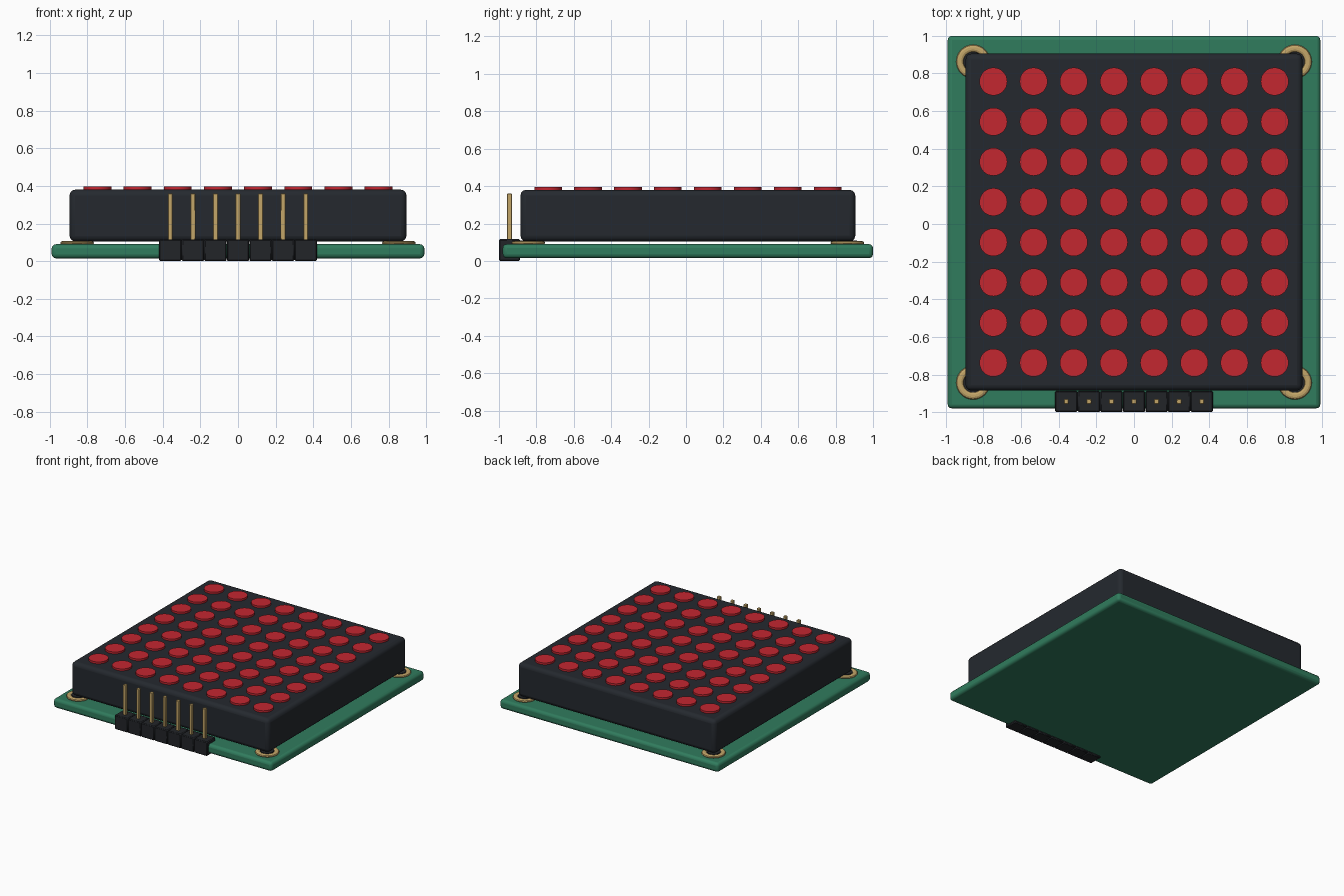
import bpy

if "Cube" in bpy.data.objects:
    bpy.data.objects.remove(bpy.data.objects["Cube"])

CY = 0.01  # board centre in y (header overhangs the front edge)


def material(name, rgb):
    m = bpy.data.materials.new(name)
    m.diffuse_color = (*rgb, 1)
    m.use_nodes = True
    m.node_tree.nodes["Principled BSDF"].inputs["Base Color"].default_value = m.diffuse_color
    return m


GREEN = material("board_green", (0.03, 0.20, 0.11))
BLACK = material("housing_black", (0.018, 0.022, 0.028))
PLASTIC = material("header_black", (0.016, 0.018, 0.022))
RED = material("lamp_red", (0.55, 0.02, 0.03))
GOLD = material("pin_gold", (0.55, 0.38, 0.14))


def finish(name, mat, bevel=0, segments=2):
    ob = bpy.context.object
    ob.name = name
    ob.data.materials.append(mat)
    if bevel:
        mod = ob.modifiers.new("bevel", 'BEVEL')
        mod.width, mod.segments = bevel, segments
    bpy.ops.object.shade_smooth_by_angle()
    return ob


def box(name, lo, hi, mat, bevel=0, segments=2):
    bpy.ops.mesh.primitive_cube_add(size=1, location=[(a + b) / 2 for a, b in zip(lo, hi)])
    bpy.context.object.scale = [b - a for a, b in zip(lo, hi)]
    bpy.ops.object.transform_apply(location=False, rotation=False, scale=True)
    return finish(name, mat, bevel, segments)


def disc(name, x, y, z0, z1, r, mat):
    bpy.ops.mesh.primitive_cylinder_add(vertices=32, radius=r, depth=z1 - z0,
                                        location=(x, y, (z0 + z1) / 2))
    return finish(name, mat)


# Circuit board and display housing
box("circuit_board", (-0.99, CY - 0.99, 0.015), (0.99, CY + 0.99, 0.09), GREEN, 0.022, 3)
box("display_housing", (-0.895, CY - 0.895, 0.105), (0.895, CY + 0.895, 0.38), BLACK, 0.03, 3)

# 8 x 8 grid of lamps
for i in range(8):
    for j in range(8):
        disc(f"lamp_{i}_{j}", (i - 3.5) * 0.2135, CY + (j - 3.5) * 0.2135, 0.365, 0.396, 0.074, RED)

# Corner mounting rings with dark centres
for sx in (-1, 1):
    for sy in (-1, 1):
        x, y = sx * 0.855, CY + sy * 0.853
        bpy.ops.mesh.primitive_torus_add(major_radius=0.07, minor_radius=0.02, major_segments=32,
                                         minor_segments=10, location=(x, y, 0.096))
        bpy.context.object.scale.z = 0.6
        finish("mounting_ring", GOLD)
        disc("mounting_hole", x, y, 0.08, 0.108, 0.052, PLASTIC)

# Seven-pin header on the front edge
for i in range(7):
    x = (i - 3) * 0.12
    box(f"header_block_{i}", (x - 0.0595, -1, 0), (x + 0.0595, -0.888, 0.116), PLASTIC, 0.006, 1)
    box(f"header_pin_{i}", (x - 0.013, -0.957, 0.03), (x + 0.013, -0.931, 0.36), GOLD, 0.003, 1)
